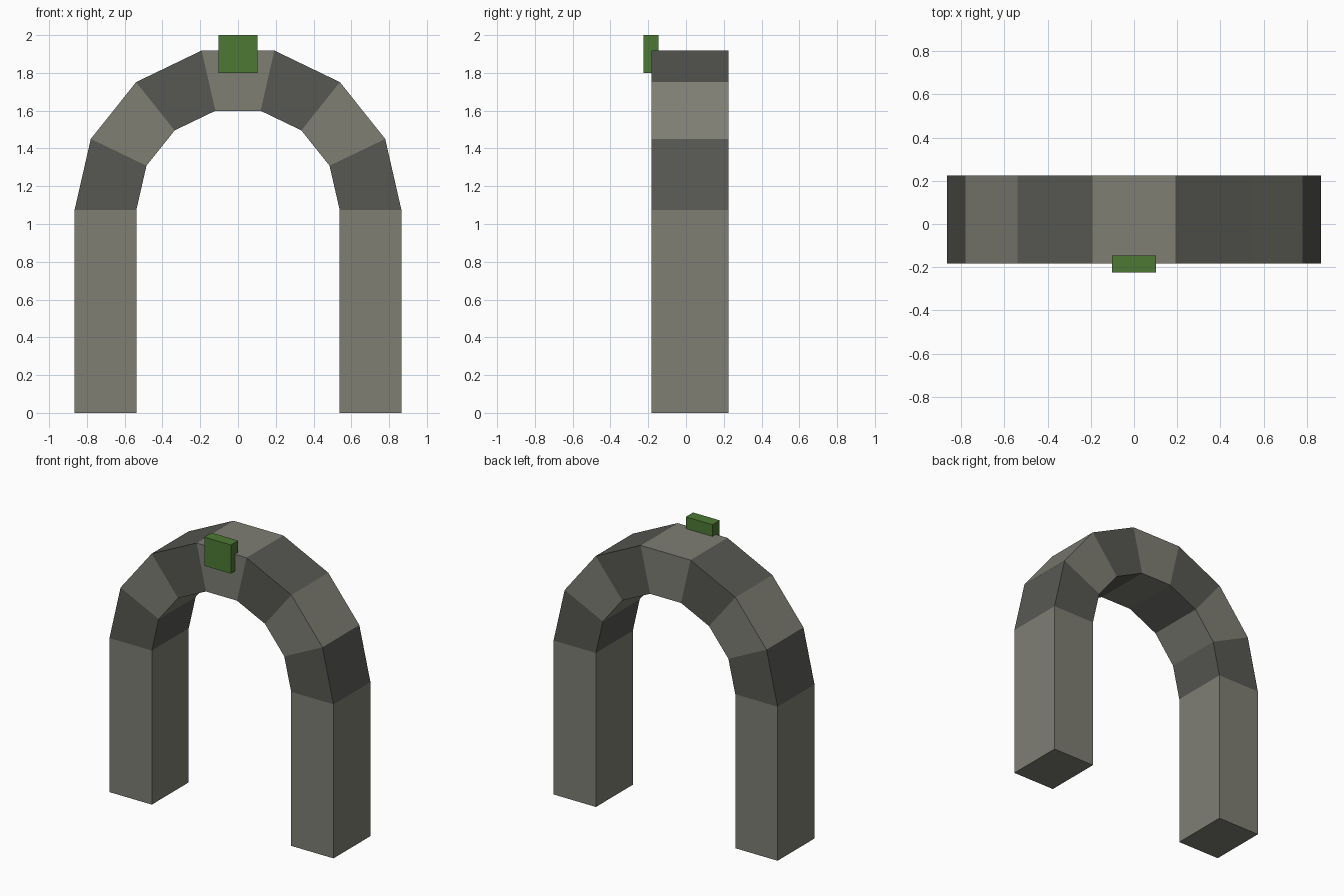
import bpy, bmesh
from math import cos, sin, pi

if "Cube" in bpy.data.objects:
    bpy.data.objects.remove(bpy.data.objects["Cube"])

Y0, Y1 = -0.182, 0.225          # front and back of the stonework
R_OUT, R_IN = 0.865, 0.538      # arch radii
SPRING = 1.075                  # height where the arch begins
STONES = 7


def material(name, rgb):
    m = bpy.data.materials.new(name)
    m.diffuse_color = (*rgb, 1)
    m.use_nodes = True
    m.node_tree.nodes["Principled BSDF"].inputs["Base Color"].default_value = m.diffuse_color
    return m


light = material("light_stone", (0.21, 0.21, 0.175))
dark = material("dark_stone", (0.095, 0.095, 0.085))
green = material("green", (0.075, 0.19, 0.035))


def prism(name, profile, y0, y1, mat):
    """Extrude an x-z profile from y0 to y1."""
    bm = bmesh.new()
    face = bm.faces.new([bm.verts.new((x, y0, z)) for x, z in profile])
    ext = bmesh.ops.extrude_face_region(bm, geom=[face])
    verts = [v for v in ext["geom"] if isinstance(v, bmesh.types.BMVert)]
    bmesh.ops.translate(bm, verts=verts, vec=(0, y1 - y0, 0))
    bmesh.ops.recalc_face_normals(bm, faces=bm.faces)
    mesh = bpy.data.meshes.new(name)
    bm.to_mesh(mesh)
    bm.free()
    mesh.materials.append(mat)
    obj = bpy.data.objects.new(name, mesh)
    bpy.context.collection.objects.link(obj)


def rect(x0, x1, z0, z1):
    return [(x0, z0), (x1, z0), (x1, z1), (x0, z1)]


def arc_point(r, i):
    a = pi * i / STONES
    return (r * cos(a), SPRING + r * sin(a))


# Pillars
prism("right_pillar", rect(R_IN, R_OUT, 0, SPRING), Y0, Y1, light)
prism("left_pillar", rect(-R_OUT, -R_IN, 0, SPRING), Y0, Y1, light)

# Wedge stones of the arch, alternating shades
for i in range(STONES):
    wedge = [arc_point(R_IN, i), arc_point(R_OUT, i),
             arc_point(R_OUT, i + 1), arc_point(R_IN, i + 1)]
    prism(f"arch_stone_{i + 1}", wedge, Y0, Y1, light if i % 2 else dark)

# Green block on the front of the keystone
prism("keystone_block", rect(-0.103, 0.103, 1.8, 2.0), -0.225, -0.145, green)
